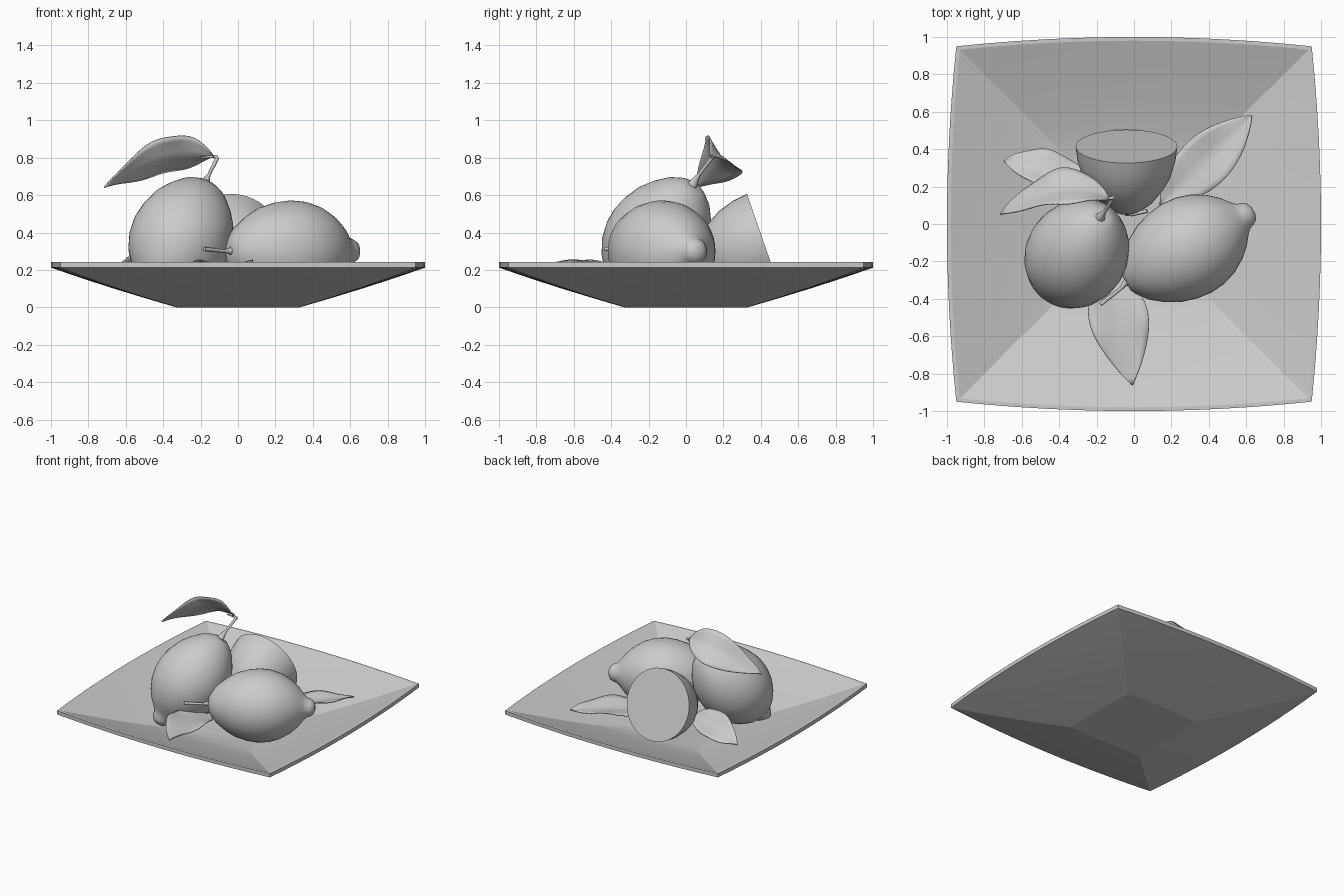
import bpy, bmesh, math
from mathutils import Vector

if "Cube" in bpy.data.objects:
    bpy.data.objects.remove(bpy.data.objects["Cube"])


def finish(bm, name, angle=40):
    bmesh.ops.recalc_face_normals(bm, faces=bm.faces)
    me = bpy.data.meshes.new(name)
    bm.to_mesh(me)
    bm.free()
    ob = bpy.data.objects.new(name, me)
    bpy.context.collection.objects.link(ob)
    bpy.ops.object.select_all(action='DESELECT')
    ob.select_set(True)
    bpy.context.view_layer.objects.active = ob
    bpy.ops.object.shade_smooth_by_angle(angle=math.radians(angle))
    return ob


def bridge(bm, a, b):
    for i in range(len(a)):
        j = (i + 1) % len(a)
        bm.faces.new((a[i], a[j], b[j], b[i]))


# Square plate with slightly bowed sides, lofted from (half width, height) rings
def plate():
    bm = bmesh.new()
    n = 12
    rings = []
    for h, z in [(.33, 0), (.5, .05), (.67, .102), (.84, .157), (1, .212), (1, .242),
                 (.98, .242), (.84, .19), (.67, .13), (.5, .075), (.33, .03)]:
        bow = .05 * h
        ring = []
        for s in range(4):
            ca, sa = round(math.cos(s * math.pi / 2)), round(math.sin(s * math.pi / 2))
            for i in range(n):
                u = -1 + 2 * i / n
                x, y = u * h * (1 - bow), -h * (1 - bow * u * u)
                ring.append(bm.verts.new((x * ca - y * sa, x * sa + y * ca, z)))
        rings.append(ring)
    for a, b in zip(rings, rings[1:]):
        bridge(bm, a, b)
    bm.faces.new(rings[0])
    bm.faces.new(rings[-1])
    finish(bm, "plate", 15)


# Lemon profile (radius, distance along axis), stem end first
STEM_HALF = [(.02, -.368), (.05, -.37), (.085, -.352), (.14, -.31), (.195, -.24),
             (.235, -.17), (.262, -.08), (.272, 0)]
TIP_HALF = [(.265, .08), (.24, .16), (.195, .235), (.145, .29), (.1, .325),
            (.075, .35), (.066, .375), (.05, .4), (.02, .412)]


def lemon(name, centre, axis, profile):
    bm = bmesh.new()
    n = 40
    q = Vector(axis).to_track_quat('Z', 'Y')
    c = Vector(centre)
    rings = []
    for r, s in profile:
        rings.append([bm.verts.new(c + q @ Vector((r * math.cos(2 * math.pi * i / n),
                                                   r * math.sin(2 * math.pi * i / n), s)))
                      for i in range(n)])
    for a, b in zip(rings, rings[1:]):
        bridge(bm, a, b)
    bm.faces.new(rings[0])
    bm.faces.new(rings[-1])
    finish(bm, name)


# Round stalk swept along points
def stem(name, pts, radii):
    cu = bpy.data.curves.new(name, 'CURVE')
    cu.dimensions = '3D'
    cu.bevel_depth = 1
    cu.bevel_resolution = 2
    cu.use_fill_caps = True
    sp = cu.splines.new('POLY')
    sp.points.add(len(pts) - 1)
    for p, co, r in zip(sp.points, pts, radii):
        p.co = (*co, 1)
        p.radius = r
    bpy.context.collection.objects.link(bpy.data.objects.new(name, cu))


# Leaf: curved midrib, pointed outline, slight fold and wavy edge
def leaf(name, base, mid, tip, side, half, fold=.03):
    base, mid, tip, side = Vector(base), Vector(mid), Vector(tip), Vector(side).normalized()
    ctrl = 2 * mid - (base + tip) / 2
    up = side.cross(tip - base).normalized()
    if up.z < 0:
        up = -up
    bm = bmesh.new()
    n, m = 20, 4
    rows = []
    for i in range(n + 1):
        t = i / n
        p = (1 - t) ** 2 * base + 2 * t * (1 - t) * ctrl + t * t * tip
        w = half * max(.02, math.sin(math.pi * t ** .9) ** .85)
        row = []
        for j in range(-m, m + 1):
            v = j / m
            lift = fold * abs(v) * w / half + .008 * v * v * math.sin(t * 14 + v)
            row.append(bm.verts.new(p + side * (v * w) + up * lift))
        rows.append(row)
    for a, b in zip(rows, rows[1:]):
        for j in range(2 * m):
            bm.faces.new((a[j], a[j + 1], b[j + 1], b[j]))
    ob = finish(bm, name, 60)
    mod = ob.modifiers.new("thickness", 'SOLIDIFY')
    mod.thickness = .006
    mod.offset = 0


plate()

# Fruit
lemon("standing_lemon", (-.305, -.16, .37), (-.14, -.215, -.30), STEM_HALF + TIP_HALF)
lemon("lying_lemon", (.28, -.13, .30), (.87, .49, 0), STEM_HALF + TIP_HALF)
lemon("half_lemon", (-.04, .415, .35), (0, .945, .328), STEM_HALF)

# Stalks with a flared foot
foot = [.028, .016, .009, .011]
stem("standing_lemon_stem", [(-.18, .035, .655), (-.165, .055, .69), (-.155, .07, .71),
                             (-.11, .14, .80)], foot)
stem("lying_lemon_stem", [(-.02, -.30, .30), (-.05, -.32, .30), (-.07, -.345, .30),
                          (-.18, -.43, .312)], foot)
stem("half_lemon_stem", [(-.04, .075, .23), (-.035, .055, .225), (-.01, .05, .23),
                         (.07, .07, .25)], foot)
stem("leaf_stalk", [(-.11, .14, .80), (-.13, .137, .807), (-.20, .15, .80)],
     [.011, .008, .005])

# Leaves
leaf("top_leaf", (-.13, .135, .807), (-.39, .18, .79), (-.715, .05, .64), (0, .69, -.72), .135)
leaf("front_leaf", (-.10, -.25, .18), (-.08, -.52, .215), (-.01, -.86, .22), (1, .05, 0), .16)
leaf("right_leaf", (.14, .10, .13), (.40, .35, .175), (.63, .58, .19), (.7, -.7, .1), .14)
leaf("left_leaf", (-.2, .22, .22), (-.47, .28, .23), (-.695, .335, .17), (0, .83, -.5), .12)
